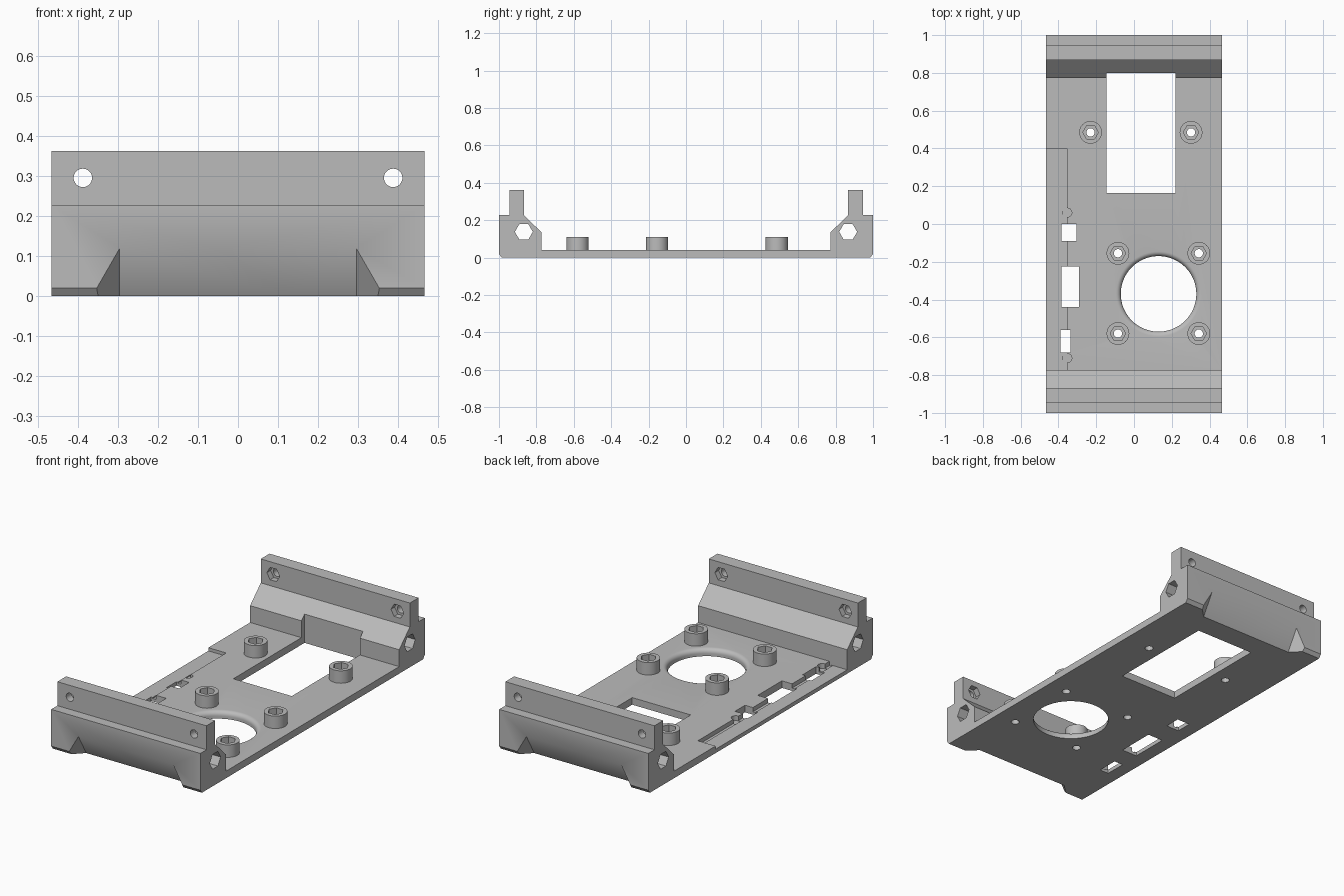
import bpy
import bmesh
from math import sin, cos, pi
from mathutils import Vector

if "Cube" in bpy.data.objects:
    bpy.data.objects.remove(bpy.data.objects["Cube"])

grey = bpy.data.materials.new("grey plastic")
grey.use_nodes = True
GREY = (0.5, 0.5, 0.5, 1)
grey.diffuse_color = GREY
grey.node_tree.nodes["Principled BSDF"].inputs["Base Color"].default_value = GREY


def finish(name, bm):
    bmesh.ops.recalc_face_normals(bm, faces=bm.faces)
    mesh = bpy.data.meshes.new(name)
    bm.to_mesh(mesh)
    bm.free()
    mesh.materials.append(grey)
    obj = bpy.data.objects.new(name, mesh)
    bpy.context.collection.objects.link(obj)
    return obj


def extrude(name, points, vector):
    bm = bmesh.new()
    face = bm.faces.new([bm.verts.new(p) for p in points])
    new = bmesh.ops.extrude_face_region(bm, geom=[face], use_keep_orig=True)["geom"]
    moved = [v for v in new if isinstance(v, bmesh.types.BMVert)]
    bmesh.ops.translate(bm, verts=moved, vec=vector)
    return finish(name, bm)


def prism(name, sides, radius, start, axis, length):
    """Regular prism from a start centre along the named axis."""
    u, v, w = {"x": "yzx", "y": "xzy", "z": "xyz"}[axis]
    points = []
    for i in range(sides):
        p = Vector(start)
        setattr(p, u, getattr(p, u) + radius * cos(2 * pi * i / sides))
        setattr(p, v, getattr(p, v) + radius * sin(2 * pi * i / sides))
        points.append(p)
    direction = Vector()
    setattr(direction, w, length)
    return extrude(name, points, direction)


def box(x0, x1, y0, y1, z0, z1):
    corners = [(x0, y0, z0), (x1, y0, z0), (x1, y1, z0), (x0, y1, z0)]
    return extrude("cutter", corners, (0, 0, z1 - z0))


def cut(obj, cutter):
    mod = obj.modifiers.new("cut", "BOOLEAN")
    mod.operation = "DIFFERENCE"
    mod.solver = "EXACT"
    mod.object = cutter
    bpy.context.view_layer.objects.active = obj
    bpy.ops.object.modifier_apply(modifier=mod.name)
    bpy.data.objects.remove(cutter)


def smooth(obj):
    bpy.ops.object.select_all(action="DESELECT")
    obj.select_set(True)
    bpy.context.view_layer.objects.active = obj
    bpy.ops.object.shade_smooth_by_angle(angle=pi / 6)


# Base tray: one side profile, mirrored front to back
W, TOP = 0.465, 0.04
half = [(-0.985, 0), (-1, 0.02), (-1, 0.227), (-0.945, 0.227), (-0.945, 0.362),
        (-0.867, 0.362), (-0.867, 0.227), (-0.772, 0.135), (-0.772, TOP)]
profile = half + [(-y, z) for y, z in reversed(half)]
tray = extrude("base_tray", [(-W, y, z) for y, z in profile], (2 * W, 0, 0))

# End blocks: sloped finger notch, long hex channel, flange bolt holes
for s in (-1, 1):
    bm = bmesh.new()
    for m in (-1, 1):
        for x, y, z in ((0.295, 1.1, 0.293), (0.295, 0.862, -0.12), (0.5335, 1.1, -0.12)):
            bm.verts.new((m * x, s * y, z))
    bmesh.ops.convex_hull(bm, input=bm.verts)
    cut(tray, finish("cutter", bm))
    cut(tray, prism("cutter", 6, 0.048, (-1, s * 0.867, 0.138), "x", 2))
    for x in (-0.387, 0.387):
        cut(tray, prism("cutter", 32, 0.023, (x, s * 0.8, 0.295), "y", s * 0.3))
        cut(tray, prism("cutter", 6, 0.04, (x, s * 0.8, 0.295), "y", s * 0.1))

# Rectangular window reaching into the rear block
cut(tray, box(-0.145, 0.22, 0.165, 0.80, -0.1, 0.22))

# Round opening with a rounded upper rim
R, F = 0.2, 0.025
bm = bmesh.new()
outline = [(0, -0.1), (R, -0.1)]
outline += [(R + F - F * cos(t * pi / 12), TOP - F + F * sin(t * pi / 12)) for t in range(7)]
outline += [(R + F, 0.1), (0, 0.1)]
verts = [bm.verts.new((0.13 + r, -0.37, z)) for r, z in outline]
edges = [bm.edges.new(pair) for pair in zip(verts, verts[1:])]
bmesh.ops.spin(bm, geom=verts + edges, cent=(0.13, -0.37, 0), axis=(0, 0, 1),
               angle=2 * pi, steps=72)
bmesh.ops.remove_doubles(bm, verts=bm.verts, dist=0.0001)
cut(tray, finish("cutter", bm))

# Lowered edge shelf with a fine groove, locating pockets and three slots
cut(tray, box(-0.6, -0.355, -0.772, 0.4, 0.022, 0.1))
cut(tray, box(-0.375, -0.354, -0.771, 0.399, 0.016, 0.1))
for y in (0.06, -0.71):
    cut(tray, prism("cutter", 24, 0.024, (-0.353, y, 0.012), "z", 0.1))
for x0, x1, y0, y1 in ((-0.385, -0.305, -0.09, 0), (-0.385, -0.29, -0.44, -0.225),
                       (-0.39, -0.335, -0.68, -0.56)):
    cut(tray, box(x0, x1, y0, y1, -0.1, 0.1))

# Standoffs with hex nut pockets and through holes
spots = [(x, 0.485) for x in (-0.23, 0.302)]
spots += [(x, y) for x in (-0.085, 0.343) for y in (-0.155, -0.58)]
for i, (x, y) in enumerate(spots):
    post = prism(f"standoff_{i + 1}", 48, 0.06, (x, y, TOP), "z", 0.07)
    cut(post, prism("cutter", 6, 0.041, (x, y, 0.065), "z", 0.1))
    for part in (post, tray):
        cut(part, prism("cutter", 24, 0.022, (x, y, -0.1), "z", 0.4))
    smooth(post)
smooth(tray)
